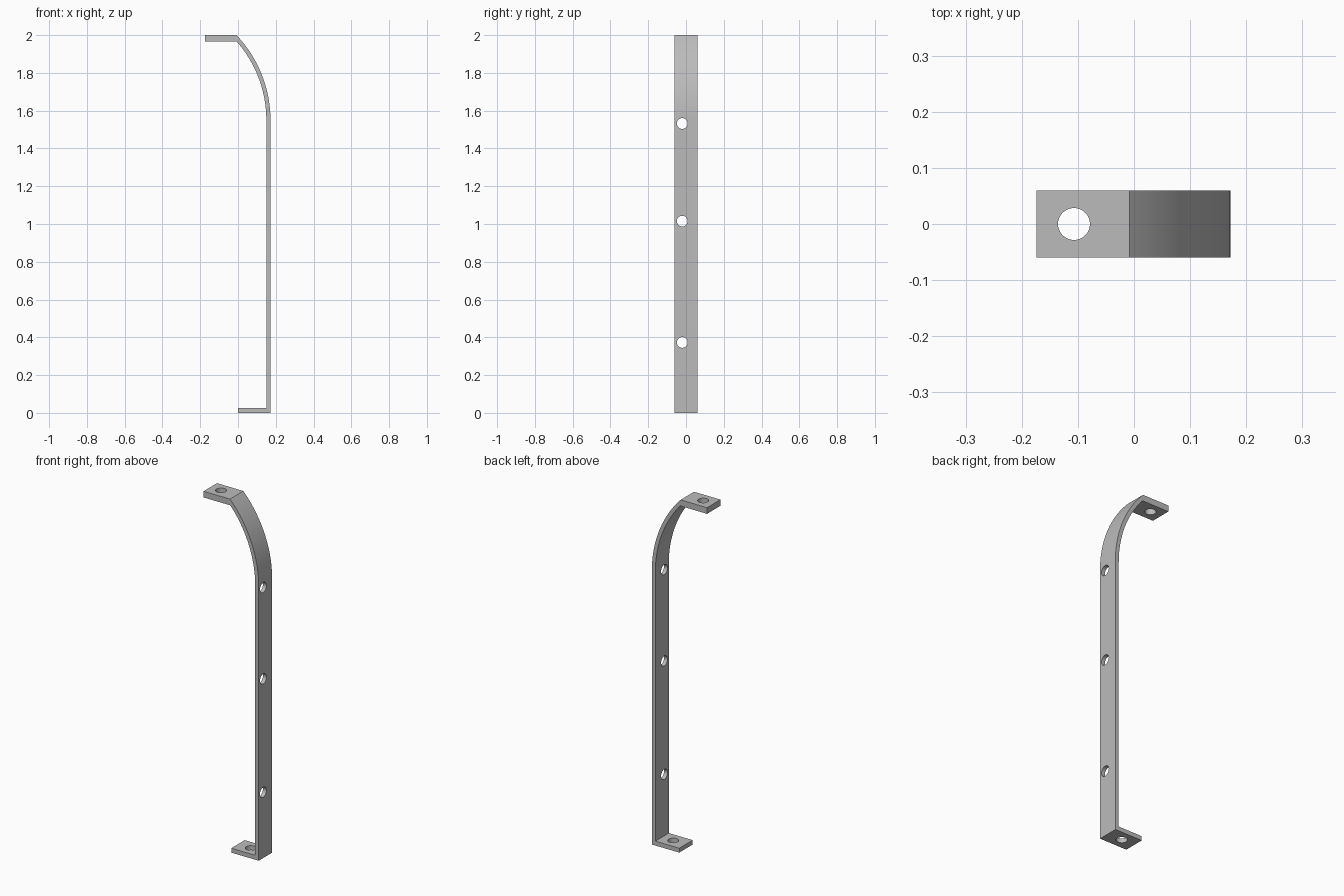
import bpy, bmesh, math
from mathutils import Matrix

cube = bpy.data.objects.get("Cube")
if cube:
    bpy.data.objects.remove(cube, do_unlink=True)

# Plain grey metal
GREY = (0.5, 0.5, 0.5, 1)
metal = bpy.data.materials.new("grey_metal")
metal.use_nodes = True
metal.diffuse_color = GREY
metal.node_tree.nodes["Principled BSDF"].inputs["Base Color"].default_value = GREY

HALF_WIDTH = 0.06
OUTER, INNER = 0.172, 0.15        # faces of the upright
BEND_Z, BEND_R = 1.55, 0.652      # start and radius of the curved neck
BEND_X = OUTER - BEND_R
TOP_UNDER, FOOT_TOP = 1.965, 0.025
STEPS = 24


def arc(radius, top):
    """Points from the upright up to the given height."""
    end = math.asin((top - BEND_Z) / radius)
    return [(BEND_X + radius * math.cos(end * i / STEPS),
             BEND_Z + radius * math.sin(end * i / STEPS)) for i in range(STEPS + 1)]


def new_object(name, bm):
    bmesh.ops.recalc_face_normals(bm, faces=bm.faces)
    mesh = bpy.data.meshes.new(name)
    bm.to_mesh(mesh)
    bm.free()
    mesh.materials.append(metal)
    obj = bpy.data.objects.new(name, mesh)
    bpy.context.collection.objects.link(obj)
    return obj


# Bent strap: foot tab, upright, curved neck and top tab in one profile
profile = [(0, 0), (OUTER, 0)] + arc(BEND_R, 2.0)
profile += [(-0.174, 2.0), (-0.174, TOP_UNDER)]
profile += arc(BEND_R - OUTER + INNER, TOP_UNDER)[::-1]
profile += [(INNER, FOOT_TOP), (0, FOOT_TOP)]
bm = bmesh.new()
face = bm.faces.new([bm.verts.new((x, -HALF_WIDTH, z)) for x, z in profile])
side = bmesh.ops.extrude_face_region(bm, geom=[face])["geom"]
bmesh.ops.translate(bm, vec=(0, 2 * HALF_WIDTH, 0),
                    verts=[v for v in side if isinstance(v, bmesh.types.BMVert)])
bracket = new_object("bent_strap_bracket", bm)

# Bolt holes: through both tabs vertically, through the upright sideways
bm = bmesh.new()
sideways = Matrix.Rotation(math.pi / 2, 4, 'Y')
holes = [((-0.107, 0, 1.98), Matrix()), ((0.08, 0, 0.01), Matrix())]
holes += [((0.16, -0.02, z), sideways) for z in (0.373, 1.015, 1.532)]
for place, turn in holes:
    bmesh.ops.create_cone(bm, cap_ends=True, segments=32, radius1=0.0285,
                          radius2=0.0285, depth=0.12,
                          matrix=Matrix.Translation(place) @ turn)
cutter = new_object("hole_cutter", bm)
cutter.hide_render = True

cut = bracket.modifiers.new("holes", 'BOOLEAN')
cut.operation = 'DIFFERENCE'
cut.solver = 'EXACT'
cut.object = cutter
bpy.ops.object.select_all(action='DESELECT')
bracket.select_set(True)
bpy.context.view_layer.objects.active = bracket
bpy.ops.object.modifier_apply(modifier=cut.name)
bpy.data.objects.remove(cutter, do_unlink=True)
bpy.ops.object.shade_smooth_by_angle(angle=math.radians(30))
